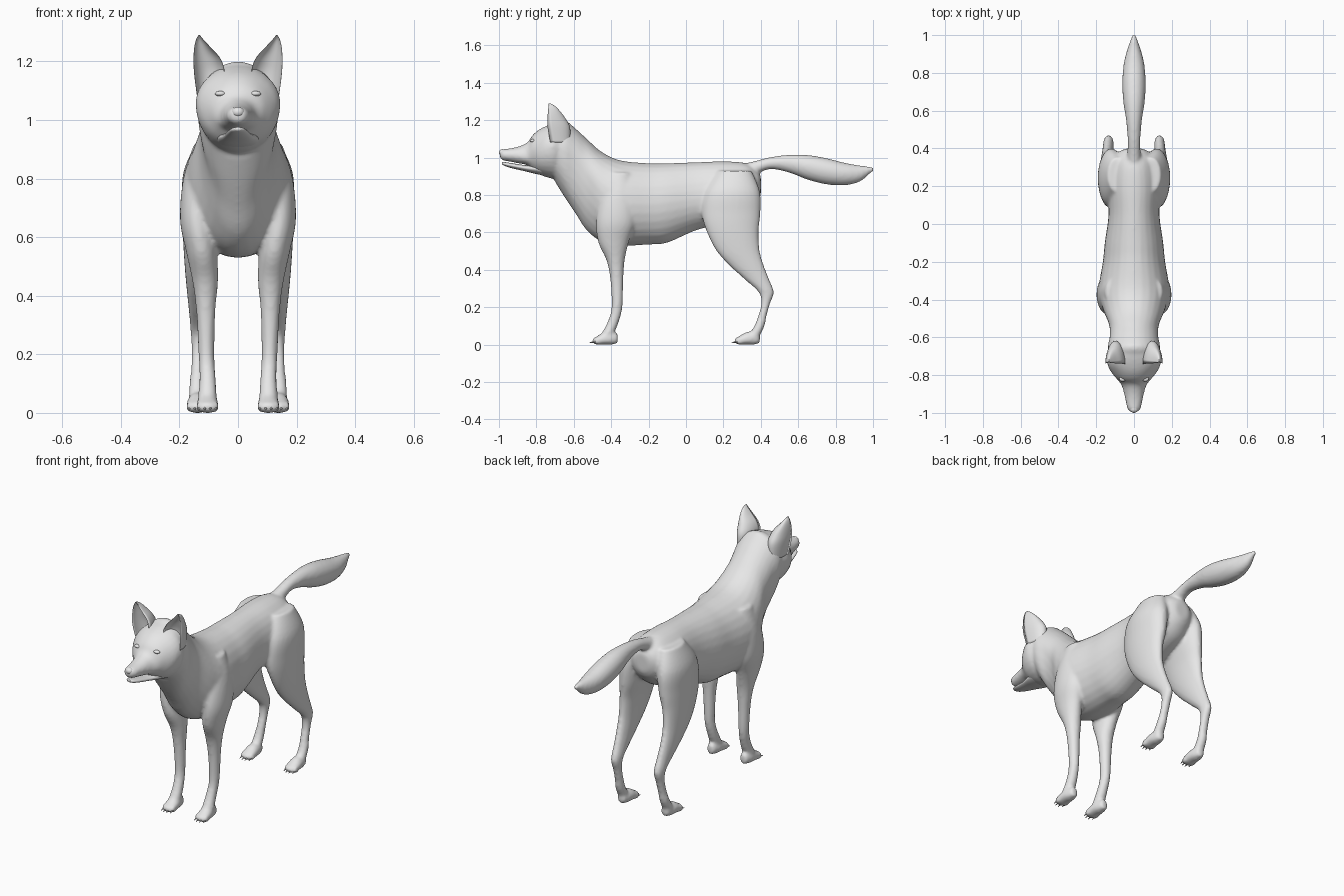
import bpy, bmesh, math
from mathutils import Matrix

fur = bpy.data.materials.new("plain_grey")
fur.diffuse_color = (0.8, 0.8, 0.8, 1)


def spline(rows, steps):
    """Catmull-Rom interpolation through rows of parameters."""
    out = []
    for i in range(len(rows) - 1):
        a, b = rows[max(i - 1, 0)], rows[i]
        c, d = rows[i + 1], rows[min(i + 2, len(rows) - 1)]
        for k in range(steps):
            t = k / steps
            out.append([0.5 * (2 * q + (r - p) * t + (2 * p - 5 * q + 4 * r - s) * t * t
                        + (3 * q - p - 3 * r + s) * t ** 3) for p, q, r, s in zip(a, b, c, d)])
    return out + [list(rows[-1])]


def finish(name, bm):
    bmesh.ops.recalc_face_normals(bm, faces=bm.faces)
    for f in bm.faces:
        f.smooth = True
    me = bpy.data.meshes.new(name)
    bm.to_mesh(me)
    bm.free()
    me.materials.append(fur)
    ob = bpy.data.objects.new(name, me)
    bpy.context.collection.objects.link(ob)
    return ob


def loft(name, rows, ring, side=1, dx=0, n=28, steps=5):
    bm = bmesh.new()
    rings = []
    for row in spline(rows, steps):
        vs = []
        for k in range(n):
            a = 2 * math.pi * k / n
            x, y, z = ring(row, math.cos(a), math.sin(a))
            vs.append(bm.verts.new(((x + dx) * side, y, z)))
        rings.append(vs)
    for r0, r1 in zip(rings, rings[1:]):
        for k in range(n):
            bm.faces.new((r0[k], r0[(k + 1) % n], r1[(k + 1) % n], r1[k]))
    bm.faces.new(rings[0])
    bm.faces.new(rings[-1])
    return finish(name, bm)


def slice_y(r, c, s):      # row: y, bottom, widest height, top, half width
    y, zb, zm, zt, hw = r
    return hw * c, y, zm + s * ((zt - zm) if s > 0 else (zm - zb))


def slice_z(r, c, s):      # row: z, centre x, half width, front y, back y
    z, x, hw, yf, yb = r
    return x + hw * c, (yf + yb) / 2 + (yb - yf) / 2 * s, z


def slice_ear(r, c, s):    # row: z, inner x, outer x, front y, back y
    z, x0, x1, yf, yb = r
    return (x0 + x1) / 2 + (x1 - x0) / 2 * c, yf + (yb - yf) * (s if s > 0 else -0.55 * s), z


def ball(name, loc, size):
    bm = bmesh.new()
    bmesh.ops.create_uvsphere(bm, u_segments=16, v_segments=10, radius=1,
                              matrix=Matrix.Translation(loc) @ Matrix.Diagonal((*size, 1)))
    return finish(name, bm)


# Torso and neck
skin = [loft("body", [
    (-.70, .87, 1.06, 1.18, .13), (-.65, .79, 1.04, 1.20, .138), (-.59, .70, 1.0, 1.155, .128),
    (-.53, .61, .92, 1.10, .133), (-.45, .55, .82, 1.03, .165), (-.35, .53, .76, .985, .188),
    (-.2, .535, .75, .97, .165), (-.1, .545, .76, .97, .155), (.05, .61, .78, .975, .135),
    (.2, .65, .8, .98, .14), (.32, .7, .83, .97, .12), (.38, .76, .85, .93, .08),
    (.4, .8, .85, .9, .04)], slice_y)]

# Head with upper muzzle
skin.append(loft("head", [
    (-.64, .88, 1.06, 1.2, .11), (-.70, .885, 1.06, 1.185, .143), (-.745, .895, 1.05, 1.17, .14),
    (-.785, .91, 1.03, 1.15, .12), (-.82, .93, 1.03, 1.12, .092), (-.85, .96, 1.0, 1.08, .068),
    (-.9, .97, 1.01, 1.058, .052), (-.95, .98, 1.015, 1.048, .042),
    (-.98, .985, 1.015, 1.045, .034), (-.995, 1.0, 1.02, 1.035, .02)], slice_y))

# Tail
skin.append(loft("tail", [
    (.3, .89, .93, .965, .04), (.37, .91, .945, .982, .036), (.45, .938, .97, 1.002, .034),
    (.55, .92, .97, 1.015, .042), (.65, .882, .95, 1.014, .057), (.75, .857, .93, .997, .062),
    (.85, .852, .915, .972, .054), (.93, .872, .915, .958, .034), (.985, .915, .935, .952, .014),
    (1.006, .928, .938, .948, .008)], slice_y))

FRONT = [(.92, .10, .05, -.43, -.29), (.8, .125, .062, -.46, -.27), (.66, .138, .06, -.48, -.27),
         (.55, .124, .053, -.47, -.305), (.45, .112, .044, -.425, -.328),
         (.35, .11, .033, -.405, -.335), (.2, .108, .027, -.398, -.34),
         (.12, .104, .028, -.42, -.36), (.06, .104, .032, -.45, -.385), (.03, .104, .03, -.455, -.40)]
REAR = [(.93, .09, .05, .17, .35), (.82, .115, .072, .10, .395), (.7, .124, .066, .085, .398),
        (.6, .135, .053, .112, .388), (.5, .139, .043, .163, .395), (.42, .139, .036, .235, .418),
        (.35, .137, .031, .312, .445), (.28, .135, .027, .388, .47), (.22, .135, .024, .402, .45),
        (.15, .137, .024, .385, .43), (.1, .14, .026, .365, .42), (.04, .14, .03, .33, .39)]
# Paw outline measured back from the toe tips
PAW = [(.0, .008, .016, .03, .024), (.02, .0, .02, .046, .036), (.06, .0, .028, .068, .037),
       (.1, .0, .03, .07, .031), (.13, .008, .03, .06, .02)]

for side, tag in ((1, "left"), (-1, "right")):
    # Legs, paws, toes and claws
    for end, rows, px, toe in (("front", FRONT, .104, -.495), ("rear", REAR, .138, .265)):
        skin.append(loft(f"{end}_leg_{tag}", rows, slice_z, side))
        skin.append(loft(f"{end}_paw_{tag}", [(r[0] + toe, *r[1:]) for r in PAW], slice_y, side, px))
        for k in range(4):
            tx = (px + (k - 1.5) * .019) * side
            ty = toe + (.012 if k in (0, 3) else .002)
            skin.append(ball("toe", (tx, ty + .01, .02), (.011, .02, .02)))
            bm = bmesh.new()
            bmesh.ops.create_cone(bm, cap_ends=True, segments=8, radius1=.006, radius2=.001, depth=.03,
                                  matrix=Matrix.Translation((tx, ty - .008, .014))
                                  @ Matrix.Rotation(math.radians(105), 4, 'X'))
            finish(f"{end}_claw_{tag}_{k}", bm)
    # Cupped ears
    loft(f"ear_{tag}", [
        (1.08, .06, .14, -.725, -.62), (1.16, .046, .15, -.74, -.62), (1.21, .06, .152, -.74, -.645),
        (1.25, .095, .149, -.738, -.675), (1.275, .118, .143, -.735, -.70),
        (1.29, .13, .135, -.735, -.725)], slice_ear, side)
    # Eye
    ball(f"eye_{tag}", (.06 * side, -.82, 1.09), (.019, .014, .009))

# Lower jaw and nose
loft("lower_jaw", [
    (-.72, .897, .93, .955, .08), (-.8, .912, .94, .958, .068), (-.86, .927, .945, .96, .05),
    (-.93, .943, .958, .97, .036), (-.97, .956, .966, .976, .025), (-.985, .964, .97, .976, .01)],
    slice_y)
ball("nose", (0, -.981, 1.027), (.022, .019, .018))

# Merge the overlapping masses into one smooth skin
bpy.ops.object.select_all(action='DESELECT')
for ob in skin:
    ob.select_set(True)
bpy.context.view_layer.objects.active = skin[0]
bpy.ops.object.join()
body = skin[0]
rem = body.modifiers.new("blend", 'REMESH')
rem.mode = 'VOXEL'
rem.voxel_size = .009
rem.use_smooth_shade = True
smo = body.modifiers.new("soften", 'SMOOTH')
smo.factor = .5
smo.iterations = 6
